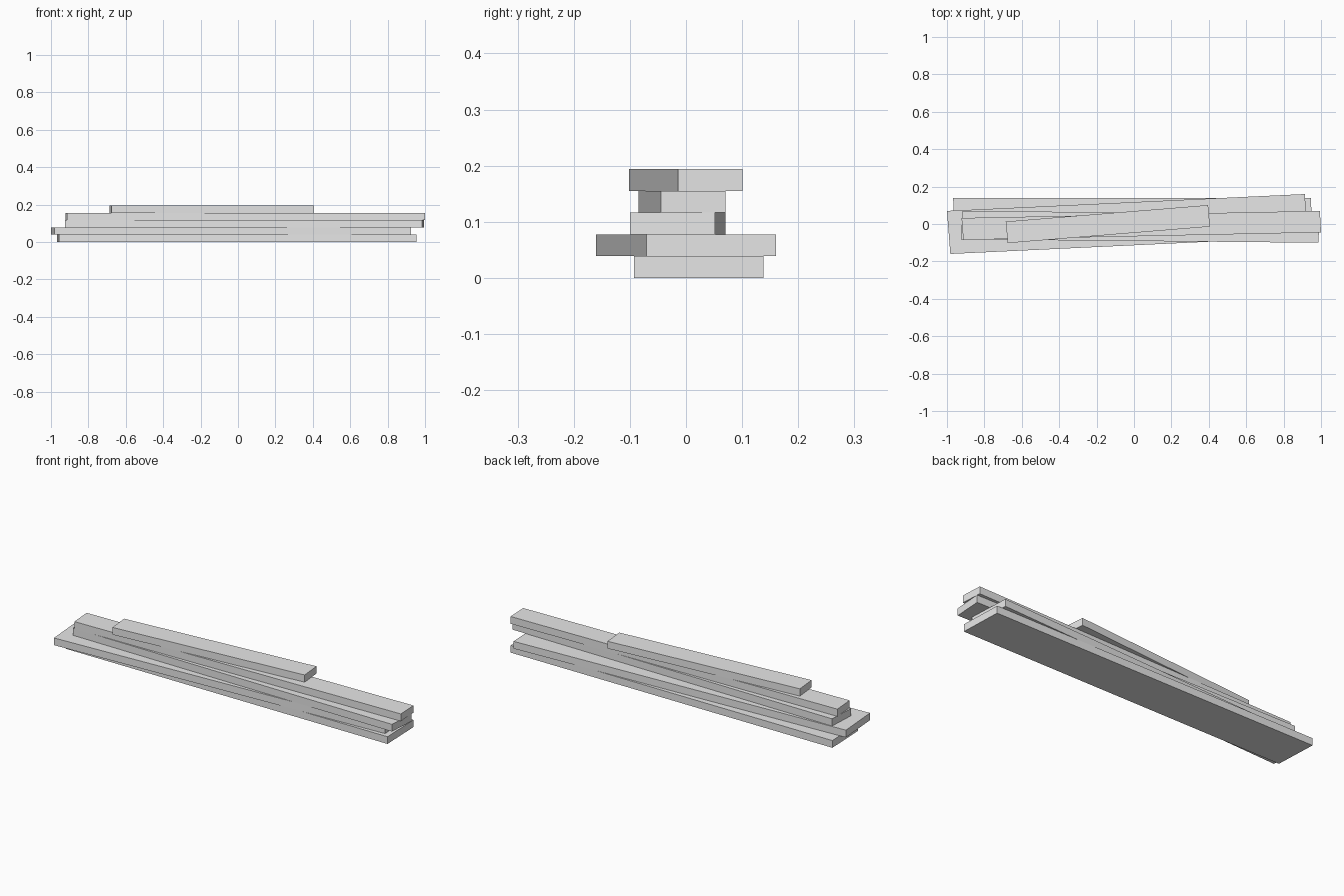
import bpy
import bmesh

cube = bpy.data.objects.get("Cube")
if cube:
    bpy.data.objects.remove(cube, do_unlink=True)

GREY = (0.8, 0.8, 0.8, 1.0)
THICKNESS = 0.0388

mat = bpy.data.materials.new("plain_grey")
mat.use_nodes = True
mat.diffuse_color = GREY
mat.node_tree.nodes["Principled BSDF"].inputs["Base Color"].default_value = GREY


def plank(name, level, outline):
    """Extrude a slightly skewed four-corner outline into a flat board."""
    bm = bmesh.new()
    z = level * THICKNESS
    base = bm.faces.new([bm.verts.new((x, y, z)) for x, y in outline])
    top = bmesh.ops.extrude_face_region(bm, geom=[base])
    verts = [g for g in top["geom"] if isinstance(g, bmesh.types.BMVert)]
    bmesh.ops.translate(bm, vec=(0, 0, THICKNESS), verts=verts)
    bmesh.ops.recalc_face_normals(bm, faces=bm.faces)
    mesh = bpy.data.meshes.new(name)
    bm.to_mesh(mesh)
    bm.free()
    mesh.materials.append(mat)
    obj = bpy.data.objects.new(name, mesh)
    bpy.context.collection.objects.link(obj)


# Stack of boards from the ground up; corners run front-left round to back-left
boards = {
    "bottom_plank": [(-0.957, -0.093), (0.954, -0.093), (0.946, 0.138), (-0.967, 0.138)],
    "second_plank": [(-0.982, -0.16), (0.924, -0.07), (0.914, 0.16), (-1.0, 0.07)],
    "middle_plank": [(-0.925, -0.082), (0.985, -0.10), (0.995, 0.052), (-0.917, 0.07)],
    "fourth_plank": [(-0.913, -0.085), (1.0, -0.045), (0.994, 0.07), (-0.922, 0.032)],
    "short_top_plank": [(-0.675, -0.102), (0.406, -0.014), (0.396, 0.101), (-0.686, 0.013)],
}
for level, (name, outline) in enumerate(boards.items()):
    plank(name, level, outline)
